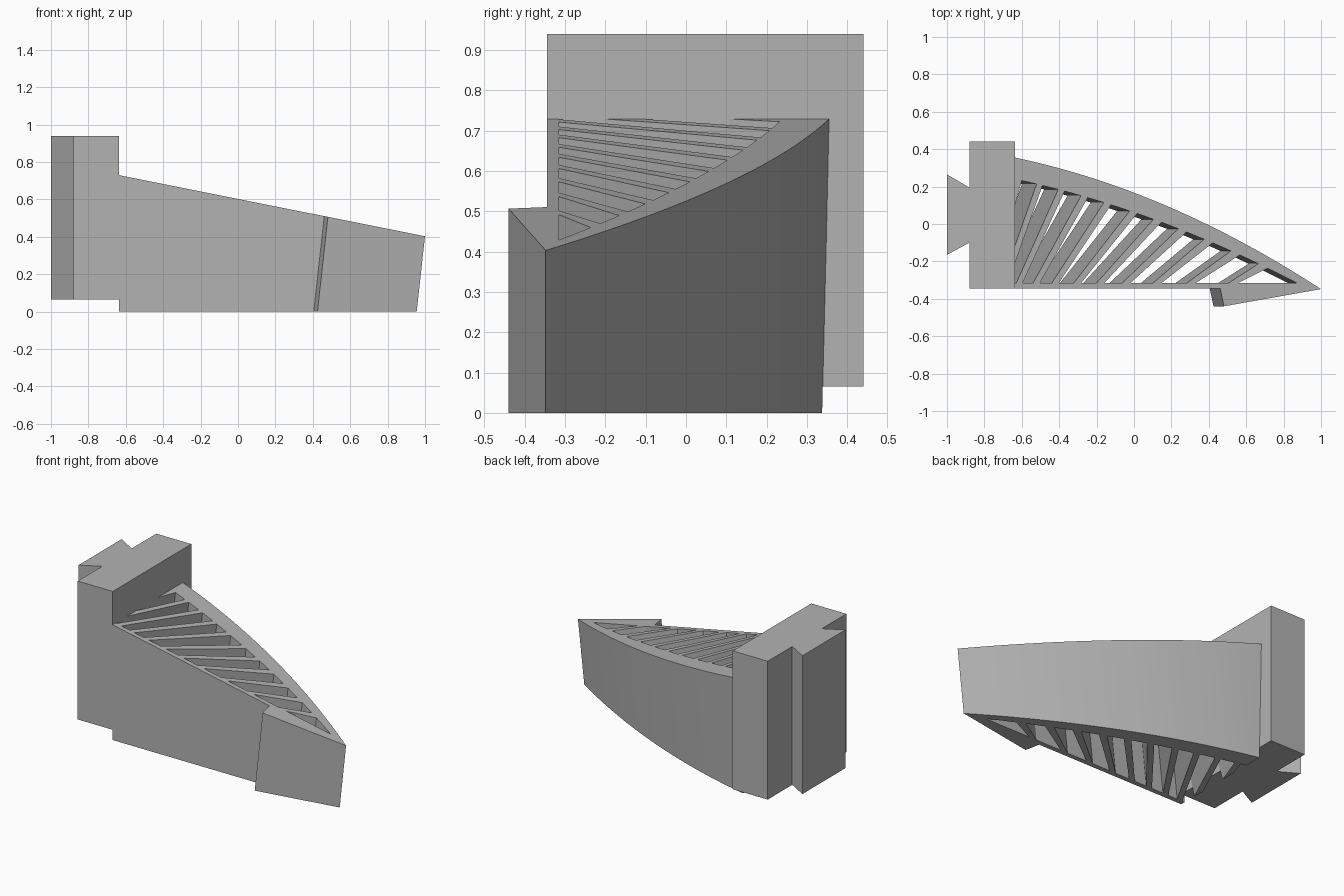
import bpy, bmesh
from mathutils import Vector

cube = bpy.data.objects.get("Cube")
if cube:
    bpy.data.objects.remove(cube, do_unlink=True)

GREY = (0.45, 0.45, 0.45, 1)
mat = bpy.data.materials.new("plain grey")
mat.use_nodes = True
mat.diffuse_color = GREY
mat.node_tree.nodes["Principled BSDF"].inputs["Base Color"].default_value = GREY

LEAN = 0.11        # sideways drift per unit of height
ROOT = -0.635      # where the wing meets the mounting block
WALL = -0.315      # inner side of the flat front wall


def prism(bm, outline, z0, z1, lean=0.0):
    """Extrude a flat outline between two heights along a leaning direction."""
    face = bm.faces.new([bm.verts.new((x + lean * z0, y, z0)) for x, y in outline])
    out = bmesh.ops.extrude_face_region(bm, geom=[face])
    verts = [v for v in out["geom"] if isinstance(v, bmesh.types.BMVert)]
    h = z1 - z0
    bmesh.ops.translate(bm, vec=(lean * h, 0, h), verts=verts)


def finish(bm, name):
    bmesh.ops.recalc_face_normals(bm, faces=bm.faces)
    mesh = bpy.data.meshes.new(name)
    bm.to_mesh(mesh)
    bm.free()
    mesh.materials.append(mat)
    obj = bpy.data.objects.new(name, mesh)
    bpy.context.collection.objects.link(obj)
    return obj


def slice_off(bm, point, normal):
    geom = bm.verts[:] + bm.edges[:] + bm.faces[:]
    cut = bmesh.ops.bisect_plane(bm, geom=geom, plane_co=point, plane_no=normal,
                                 clear_outer=True)
    edges = [e for e in cut["geom_cut"] if isinstance(e, bmesh.types.BMEdge)]
    bmesh.ops.contextual_create(bm, geom=edges)


def bow(x, x0, y0, x1, y1, sag):
    """Height of a shallow parabolic arc."""
    t = (x - x0) / (x1 - x0)
    return y0 + (y1 - y0) * t + 4 * sag * t * (1 - t)


def base_x(x):
    """Slide a point on the sloping top down the lean to the ground."""
    return x - LEAN * (0.405 + 0.1988 * (1 - x))


def inner(x):
    return bow(x, -0.60, 0.232, 0.87, WALL, 0.055)


# Mounting block with a dovetail key
bm = bmesh.new()
prism(bm, [(-1, -0.165), (-0.88, -0.1), (-0.88, -0.345), (ROOT, -0.345),
           (ROOT, 0.44), (-0.88, 0.44), (-0.88, 0.195), (-1, 0.265)], 0.065, 0.94)
finish(bm, "mounting_block")

# Wing: bowed back, flat front and a hooked stop near the tip
STEPS = 32
arc = []
for i in range(STEPS + 1):
    x = 1 - 1.9 * i / STEPS
    arc.append((base_x(x), bow(x, ROOT, 0.355, 1, -0.348, 0.09)))
bm = bmesh.new()
prism(bm, arc + [(arc[-1][0], -0.345), (0.405, -0.345), (0.425, -0.44)], 0, 1, LEAN)
slice_off(bm, Vector((ROOT, 0, 0)), Vector((-1, 0, 0)))
slice_off(bm, Vector((1, 0, 0.403)), Vector((0.1995, 0, 1)))
wing = finish(bm, "wing")

# Fanned slots, leaving slanted ribs between them
rib_tops = [-0.505, -0.388, -0.265, -0.142, -0.003, 0.125, 0.259, 0.398, 0.542, 0.69]
rib_feet = [-0.69, -0.612, -0.521, -0.42, -0.302, -0.179, -0.04, 0.125, 0.307, 0.531]
lefts = [(-0.60, -0.75)]
rights = []
for i, (top, foot) in enumerate(zip(rib_tops, rib_feet)):
    half = 0.016 + 0.001 * i
    rights.append((top - half, foot - half))
    lefts.append((top + half, foot + half))
rights.append((0.87, 0.87))

bm = bmesh.new()
for i, ((t0, f0), (t1, f1)) in enumerate(zip(lefts, rights)):
    mid = (t0 + t1) / 2
    outline = [(f0, WALL), (f1, WALL)]
    if t1 != f1:
        outline.append((t1, inner(t1)))
    outline += [(mid, inner(mid)), (t0, inner(t0))]
    prism(bm, [(base_x(x), y) for x, y in outline], -0.1, 0.9, LEAN)
slots = finish(bm, "slot_cutter")
slots.hide_render = True

cut = wing.modifiers.new("slots", "BOOLEAN")
cut.operation = "DIFFERENCE"
cut.solver = "EXACT"
cut.object = slots
bpy.context.view_layer.objects.active = wing
wing.select_set(True)
bpy.ops.object.modifier_apply(modifier=cut.name)
bpy.data.objects.remove(slots, do_unlink=True)
